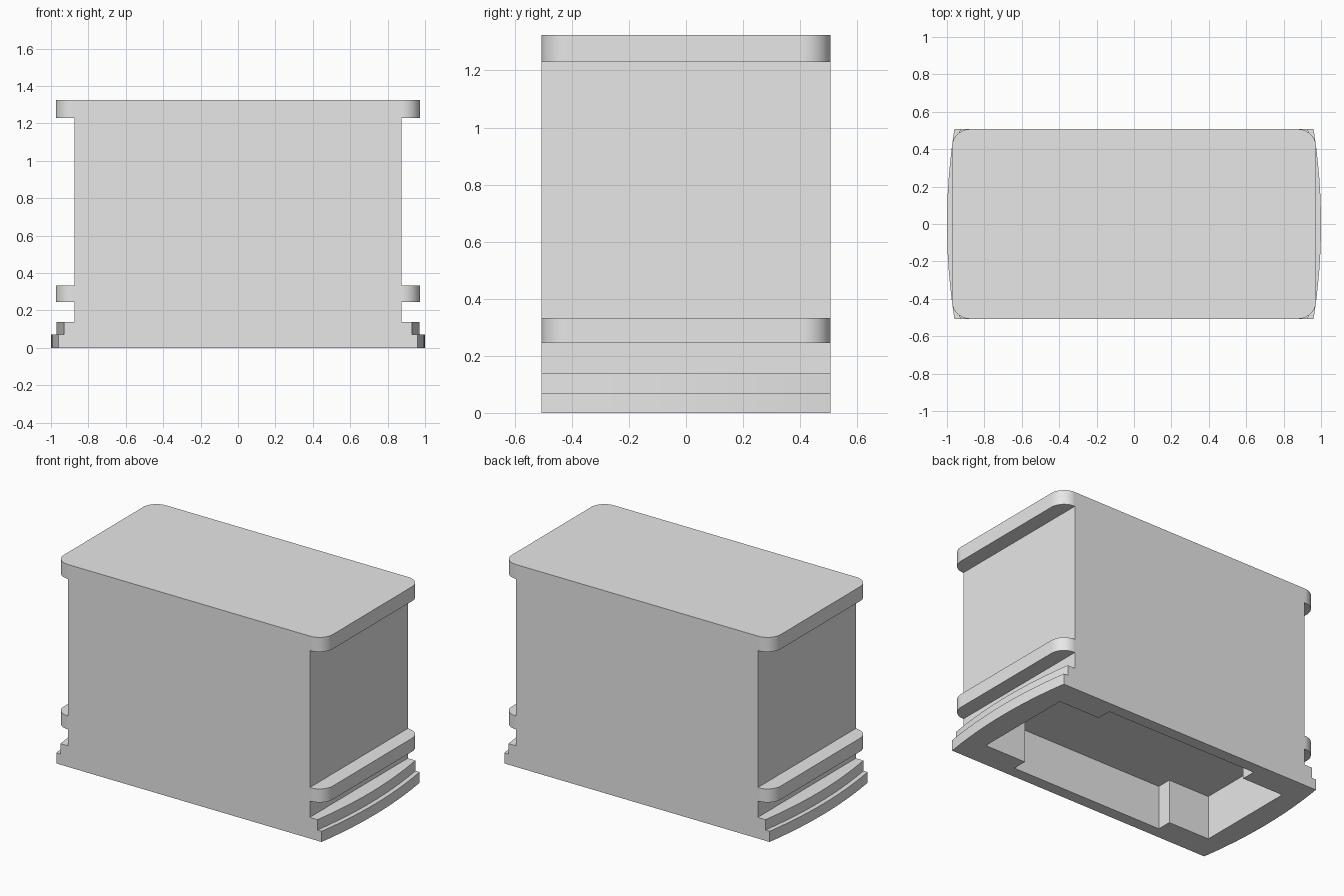
import bpy
import bmesh
from math import sin, cos, pi

cube = bpy.data.objects.get("Cube")
if cube:
    bpy.data.objects.remove(cube, do_unlink=True)

CORE, HALF_Y, RADIUS = 0.875, 0.507, 0.097

grey = bpy.data.materials.new("plain_grey")
grey.use_nodes = True
grey.diffuse_color = (0.8, 0.8, 0.8, 1)
grey.node_tree.nodes["Principled BSDF"].inputs["Base Color"].default_value = (0.8, 0.8, 0.8, 1)


def make_object(name, bm):
    bmesh.ops.recalc_face_normals(bm, faces=bm.faces)
    mesh = bpy.data.meshes.new(name)
    bm.to_mesh(mesh)
    bm.free()
    mesh.materials.append(grey)
    obj = bpy.data.objects.new(name, mesh)
    bpy.context.collection.objects.link(obj)
    return obj


# Half widths of each part at depth y
def core(y):
    return CORE


def flange(y):
    inset = max(0, abs(y) - (HALF_Y - RADIUS))
    return CORE + 0.002 + max(0, RADIUS ** 2 - inset ** 2) ** 0.5


def plinth(y):
    return 1.0 - 0.04 * (y / HALF_Y) ** 2


def step(y):
    return plinth(y) - 0.03


# Stacked layers: half width rule, bottom, top
layers = [
    (plinth, 0, 0.07),
    (step, 0.07, 0.138),
    (core, 0.138, 0.245),
    (flange, 0.245, 0.333),
    (core, 0.333, 1.23),
    (flange, 1.23, 1.325),
]


def section(y):
    right = [(width(y), z) for width, low, high in layers for z in (low, high)]
    return right + [(-x, z) for x, z in reversed(right)]


# Depth stations: close together round the flange corners
corner = [HALF_Y - RADIUS + RADIUS * sin(pi / 2 * i / 10) for i in range(11)]
flat = corner[0]
stations = [-y for y in reversed(corner)]
stations += [flat * (i / 5 - 1) for i in range(1, 10)] + corner

# Case: the stepped section lofted from front to back
bm = bmesh.new()
rings = [[bm.verts.new((x, y, z)) for x, z in section(y)] for y in stations]
count = len(rings[0])
for a, b in zip(rings, rings[1:]):
    for i in range(count):
        j = (i + 1) % count
        bm.faces.new((a[i], a[j], b[j], b[i]))
bm.faces.new(rings[0])
bm.faces.new(rings[-1])
bmesh.ops.dissolve_limit(bm, angle_limit=0.003, verts=bm.verts, edges=bm.edges)
case = make_object("case", bm)

# Cross-shaped recess in the underside
quarter = [(0.847, 0.335), (0.55, 0.335), (0.55, 0.43)]
outline = quarter + [(-x, y) for x, y in reversed(quarter)]
outline += [(-x, -y) for x, y in outline]
bm = bmesh.new()
base = bm.faces.new([bm.verts.new((x, y, -0.1)) for x, y in outline])
top = bmesh.ops.extrude_face_region(bm, geom=[base])["geom"]
bmesh.ops.translate(bm, vec=(0, 0, 0.385),
                    verts=[v for v in top if isinstance(v, bmesh.types.BMVert)])
cutter = make_object("recess_cutter", bm)
cutter.hide_render = True

cut = case.modifiers.new("recess", "BOOLEAN")
cut.operation = "DIFFERENCE"
cut.solver = "EXACT"
cut.object = cutter

bpy.ops.object.select_all(action="DESELECT")
case.select_set(True)
bpy.context.view_layer.objects.active = case
bpy.ops.object.modifier_apply(modifier=cut.name)
bpy.data.objects.remove(cutter, do_unlink=True)

# Smooth curves, crisp edges
bpy.ops.object.shade_smooth_by_angle(angle=pi / 6)
normals = case.modifiers.new("flat_normals", "WEIGHTED_NORMAL")
normals.keep_sharp = True
